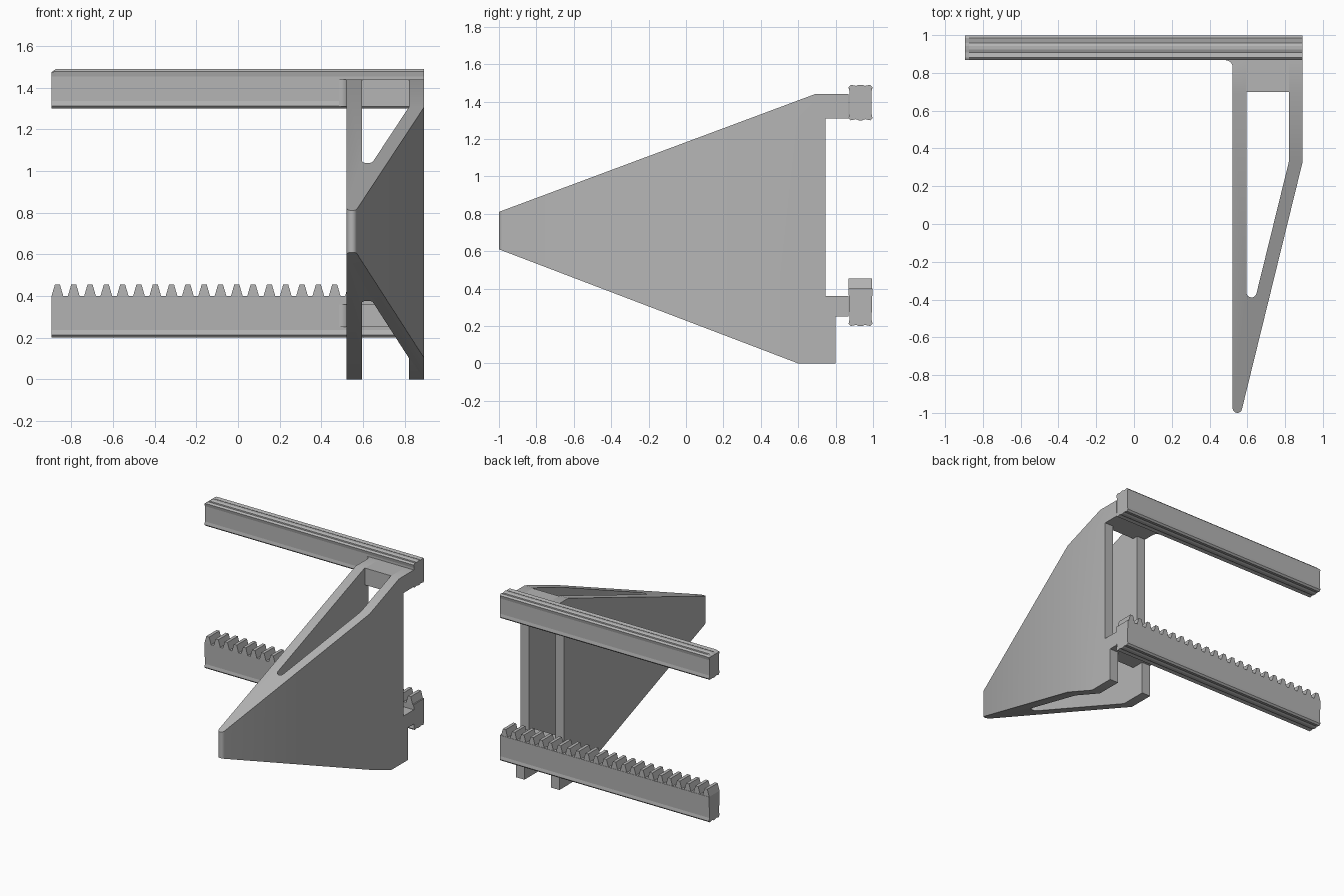
import bpy, bmesh, math
from mathutils import Vector

cube = bpy.data.objects.get("Cube")
if cube:
    bpy.data.objects.remove(cube, do_unlink=True)

grey = bpy.data.materials.new("plain grey")
grey.use_nodes = True
GREY = (0.46, 0.46, 0.46, 1)
grey.diffuse_color = GREY
grey.node_tree.nodes["Principled BSDF"].inputs["Base Color"].default_value = GREY


def add_prism(bm, profile, axis, start, end):
    """Extrude a 2D outline along x (outline is y,z), y (x,z) or z (x,y)."""
    def place(p, t):
        co = list(p)
        co.insert(axis, t)
        return Vector(co)
    face = bm.faces.new([bm.verts.new(place(p, start)) for p in profile])
    new = bmesh.ops.extrude_face_region(bm, geom=[face])["geom"]
    shift = place((0, 0), end - start)
    bmesh.ops.translate(bm, vec=shift, verts=[g for g in new if isinstance(g, bmesh.types.BMVert)])


def make_object(name, bm):
    bmesh.ops.recalc_face_normals(bm, faces=bm.faces)
    mesh = bpy.data.meshes.new(name)
    bm.to_mesh(mesh)
    bm.free()
    mesh.materials.append(grey)
    obj = bpy.data.objects.new(name, mesh)
    bpy.context.collection.objects.link(obj)
    return obj


def prism(name, profile, axis, start, end):
    bm = bmesh.new()
    add_prism(bm, profile, axis, start, end)
    return make_object(name, bm)


def arc(cx, cy, r, a0, a1, n=8):
    angles = [math.radians(a0 + (a1 - a0) * i / n) for i in range(n + 1)]
    return [(cx + r * math.cos(a), cy + r * math.sin(a)) for a in angles]


def rect(a0, a1, b0, b1):
    return [(a0, b0), (a1, b0), (a1, b1), (a0, b1)]


# Bracket walls: V-shaped plan, trimmed to the side silhouette
plan = (arc(0.485, 0.83, 0.037, 90, 0)
        + arc(0.547, -0.975, 0.025, 180, 346)
        + [(0.893, 0.33), (0.893, 0.87), (0.82, 0.87), (0.82, 0.33)]
        + arc(0.622, -0.362, 0.027, -14, -180)
        + [(0.595, 0.87)])
side = [(-1.1, 0.573), (-1.1, 0.773), (0.69, 1.44), (0.9, 1.44), (0.9, 1.31),
        (0.745, 1.31), (0.745, 0.36), (0.9, 0.36), (0.9, 0.25), (0.8, 0.25),
        (0.8, 0), (0.6, 0), (-1.1, 0.648)]
side[0:2] = [(-1.1, 0.773)]
walls = prism("bracket_walls", plan, 2, -0.1, 1.6)
trimmer = prism("side_trimmer", side, 0, 0.3, 1.1)
trimmer.hide_render = True
cut = walls.modifiers.new("trim", "BOOLEAN")
cut.operation, cut.solver, cut.object = "INTERSECT", "EXACT", trimmer
bpy.context.view_layer.update()
result = bpy.data.meshes.new_from_object(walls.evaluated_get(bpy.context.evaluated_depsgraph_get()))
walls.modifiers.clear()
walls.data = result
bpy.data.objects.remove(trimmer, do_unlink=True)
result.shade_smooth()
result.set_sharp_from_angle(angle=math.radians(30))

# Cross blocks joining the walls behind each rail
for name, z0, z1 in (("upper_cross_block", 1.31, 1.44), ("lower_cross_block", 0.25, 0.36)):
    prism(name, rect(0.7, 0.87, z0, z1), 0, 0.595, 0.82)

# Rails share a section with slightly raised corner beads
X0, X1 = -0.895, 0.893


def rail_section(z0, z1, flat_top=False):
    half = [(0.063, 0.012), (0.059, 0.036), (0.063, 0.014), (0.05, 0)]
    bottom = [(-0.059, 0.036), (-0.064, 0.012), (-0.052, 0), (-0.024, 0.006), (-0.01, 0),
              (0.01, 0), (0.024, 0.006), (0.052, 0), (0.064, 0.012), (0.059, 0.036)]
    top = [(0.064, 0), (-0.064, 0)] if flat_top else [(-y, z) for y, z in bottom]
    return [(0.933 + y, z0 + z) for y, z in bottom] + [(0.933 + y, z1 - z) for y, z in top]


# Upper rail with its beads tapered off at the free end
bm = bmesh.new()
add_prism(bm, rail_section(1.3, 1.49), 0, X0, X1)
bmesh.ops.bisect_plane(bm, geom=bm.verts[:] + bm.edges[:] + bm.faces[:],
                       plane_co=(X0 + 0.022, 0, 0), plane_no=(1, 0, 0))
for v in bm.verts:
    if v.co.x < X0 + 0.01:
        v.co.z = min(v.co.z, 1.475)
make_object("upper_rail", bm)

# Lower toothed rail
prism("lower_rail", rail_section(0.2, 0.4, True), 0, X0, X1)
bm = bmesh.new()
PITCH = 0.0783
for i in range(23):
    x = -0.867 + i * PITCH
    tooth = [(x - 0.028, 0.4), (x + 0.028, 0.4), (x + 0.012, 0.455), (x - 0.012, 0.455)]
    add_prism(bm, tooth, 1, 0.869, 0.995)
make_object("rack_teeth", bm)
